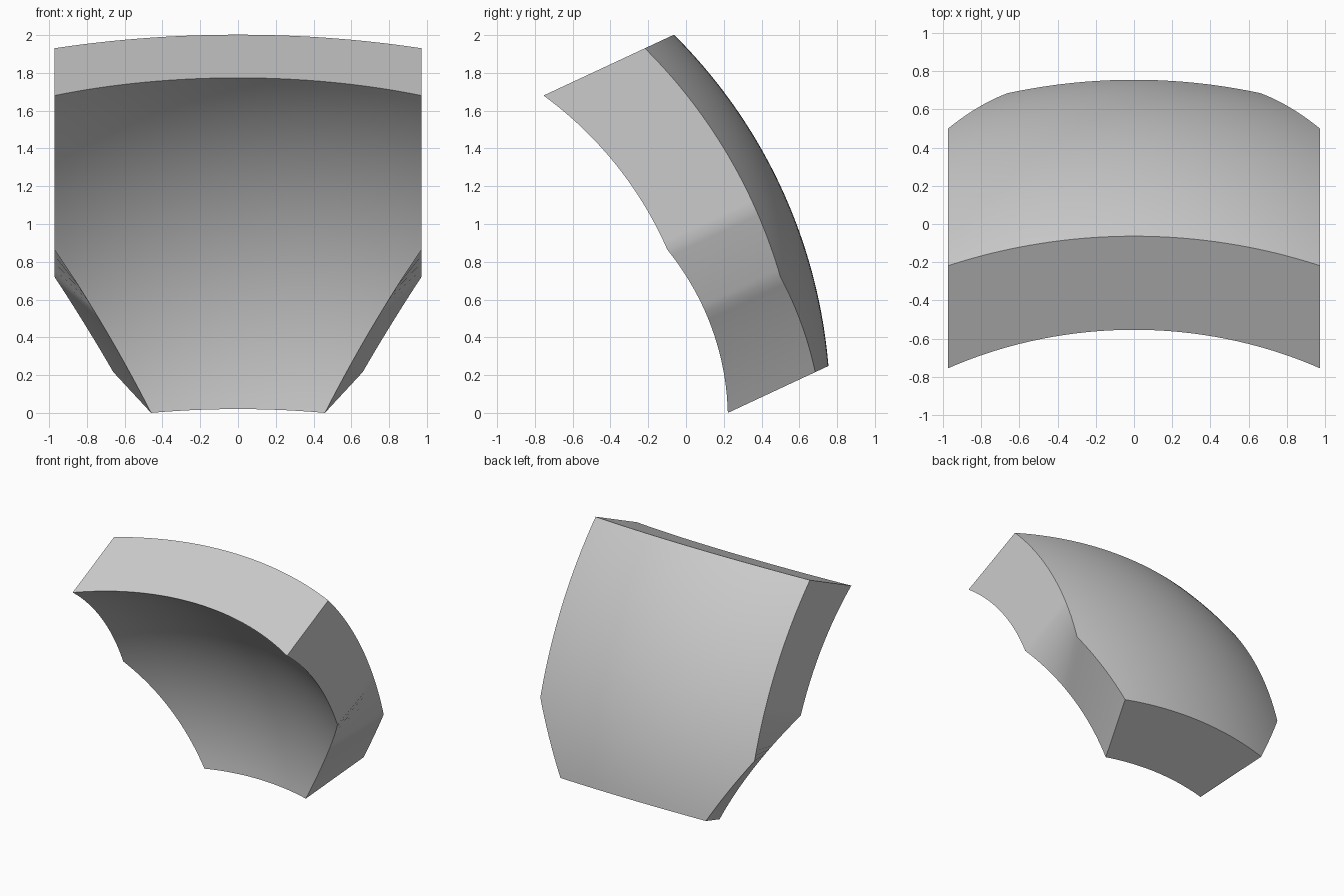
import bpy, bmesh, math
from mathutils import Matrix

if "Cube" in bpy.data.objects:
    bpy.data.objects.remove(bpy.data.objects["Cube"])

TILT = math.radians(25)
W0, W1 = -0.097, 1.838           # lower and upper end planes, before tilting
MID, HALF = (W0 + W1) / 2, 0.972
BREAK_OUT, BREAK_IN = 0.439, 0.822
COLS = 32


def drop(v, r):
    return r - math.sqrt(r * r - v * v)


def half_width(w, w_break, bottom):
    t = min(1, (w - W0) / (w_break - W0))
    return bottom + (HALF - bottom) * t


def span(a, b, n):
    return [a + (b - a) * i / n for i in range(n)]


# Rows include the heights where the tapered sides become straight
rows = span(W0, BREAK_OUT, 12) + span(BREAK_OUT, BREAK_IN, 10) + span(BREAK_IN, W1, 22) + [W1]
bm = bmesh.new()


def curved_sheet(crown, rx, rw, w_break, bottom):
    grid = []
    for w in rows:
        h = half_width(w, w_break, bottom)
        xs = [h * (2 * i / COLS - 1) for i in range(COLS + 1)]
        grid.append([bm.verts.new((x, crown - drop(x, rx) - drop(w - MID, rw), w)) for x in xs])
    return grid


# Convex back and concave front
outer = curved_sheet(0.962, 2.86, 2.80, BREAK_OUT, 0.66)
inner = curved_sheet(0.499, 2.24, 2.00, BREAK_IN, 0.46)
n = len(rows) - 1
for j in range(n):
    for i in range(COLS):
        for g in (outer, inner):
            bm.faces.new((g[j][i], g[j][i + 1], g[j + 1][i + 1], g[j + 1][i]))
    # Ruled side walls
    for i in (0, COLS):
        bm.faces.new((outer[j][i], outer[j + 1][i], inner[j + 1][i], inner[j][i]))

# Flat end caps
for j in (0, n):
    for i in range(COLS):
        bm.faces.new((outer[j][i], outer[j][i + 1], inner[j][i + 1], inner[j][i]))

# Lean the block back and stand it on the ground
bmesh.ops.transform(bm, matrix=Matrix.Rotation(TILT, 4, 'X'), verts=bm.verts)
low = min(v.co.z for v in bm.verts)
ys = [v.co.y for v in bm.verts]
bmesh.ops.translate(bm, vec=(0, -(min(ys) + max(ys)) / 2, -low), verts=bm.verts)
bmesh.ops.recalc_face_normals(bm, faces=bm.faces)

mesh = bpy.data.meshes.new("curved_panel")
bm.to_mesh(mesh)
bm.free()
panel = bpy.data.objects.new("curved_panel", mesh)
bpy.context.collection.objects.link(panel)
bpy.context.view_layer.objects.active = panel
panel.select_set(True)
bpy.ops.object.shade_smooth_by_angle(angle=math.radians(30))
